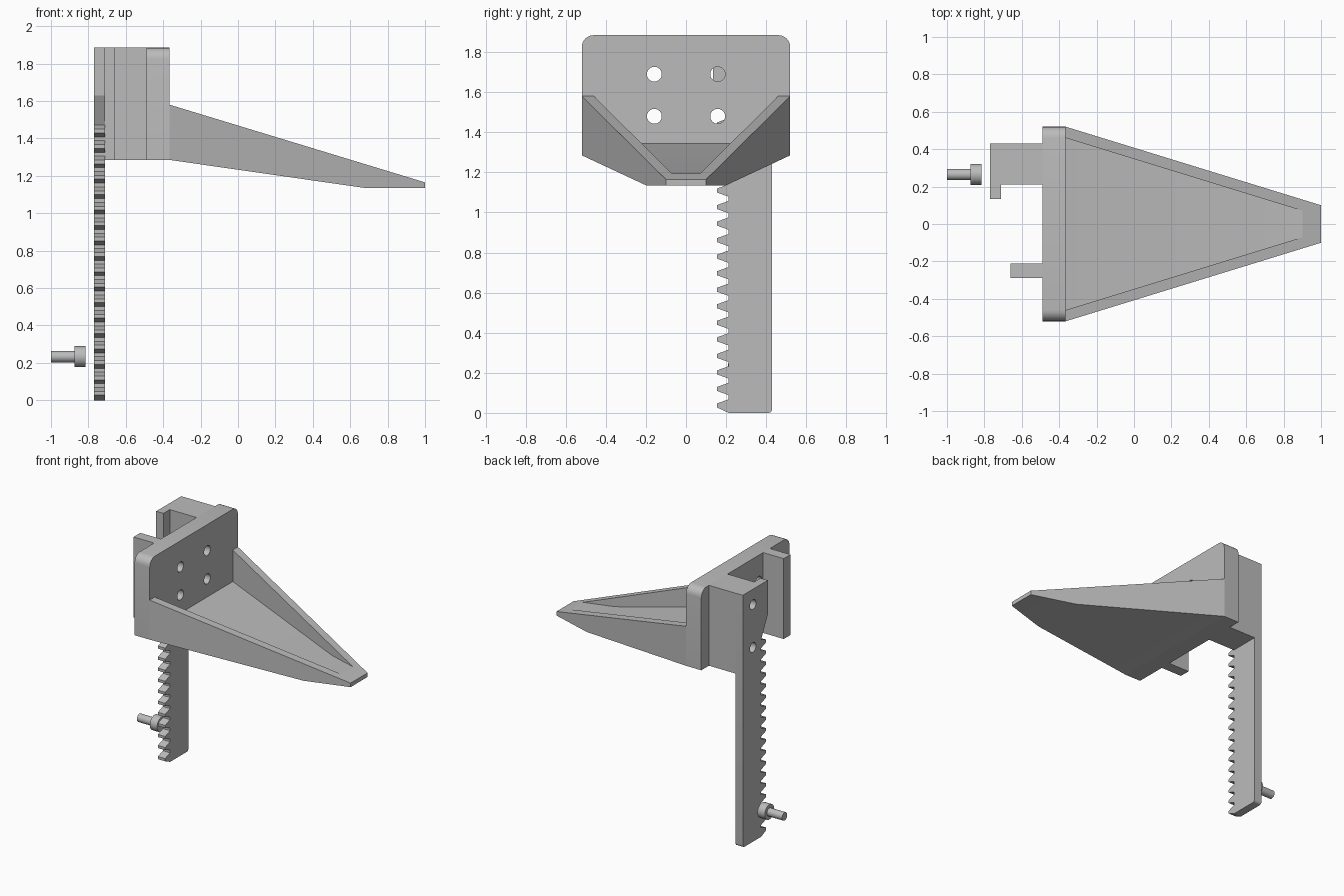
import bpy, bmesh, math
from mathutils import Matrix

cube = bpy.data.objects.get("Cube")
if cube:
    bpy.data.objects.remove(cube, do_unlink=True)

grey = bpy.data.materials.new("plain_grey")
grey.use_nodes = True
colour = (0.5, 0.5, 0.5, 1)
grey.diffuse_color = colour
grey.node_tree.nodes["Principled BSDF"].inputs["Base Color"].default_value = colour


def make_object(name, bm):
    bmesh.ops.recalc_face_normals(bm, faces=bm.faces)
    mesh = bpy.data.meshes.new(name)
    bm.to_mesh(mesh)
    bm.free()
    mesh.materials.append(grey)
    obj = bpy.data.objects.new(name, mesh)
    bpy.context.collection.objects.link(obj)
    return obj


def prism(name, points, place, ends):
    """Join two copies of a closed profile, placed at each end value."""
    bm = bmesh.new()
    a, b = [[bm.verts.new(place(p, q, t)) for p, q in points] for t in ends]
    bm.faces.new(a)
    bm.faces.new(b)
    for i in range(len(a)):
        bm.faces.new((a[i - 1], a[i], b[i], b[i - 1]))
    return make_object(name, bm)


def along_x(y, z, x):
    return (x, y, z)


def tapered(half_width):
    return lambda x, z, side: (x, side * (half_width - TAPER * (x - PLATE_FRONT)), z)


def rect(y0, y1, z0, z1):
    return [(y0, z0), (y1, z0), (y1, z1), (y0, z1)]


def arc(y, z, r, start):
    angles = [math.radians(start + 15 * i) for i in range(7)]
    return [(y + r * math.cos(a), z + r * math.sin(a)) for a in angles]


def rods(name, parts):
    """Cylinders lying along x, given as (y, z, radius, x start, x end)."""
    bm = bmesh.new()
    for y, z, r, x0, x1 in parts:
        turn = Matrix.Translation(((x0 + x1) / 2, y, z)) @ Matrix.Rotation(math.pi / 2, 4, "Y")
        bmesh.ops.create_cone(bm, cap_ends=True, segments=32, radius1=r, radius2=r,
                              depth=x1 - x0, matrix=turn)
    return make_object(name, bm)


def cut(obj, cutter):
    mod = obj.modifiers.new("cut", "BOOLEAN")
    mod.operation, mod.solver, mod.object = "DIFFERENCE", "EXACT", cutter
    bpy.context.view_layer.objects.active = obj
    bpy.ops.object.modifier_apply(modifier=mod.name)


BACK, RACK_FRONT, PLATE_BACK, PLATE_FRONT = -0.77, -0.71, -0.49, -0.365
LOW, TOP, HALF = 1.285, 1.885, 0.52
TAPER = 0.42 / 1.365

# Upright plate with rounded top corners and four holes
r = 0.06
plate = prism("back_plate",
              [(-HALF, LOW), (HALF, LOW)] + arc(HALF - r, TOP - r, r, 0)
              + arc(r - HALF, TOP - r, r, 90),
              along_x, (PLATE_BACK, PLATE_FRONT))
plate_holes = rods("plate_hole_cutter", [(y, z, 0.037, -0.6, -0.3)
                                         for y in (-0.158, 0.158) for z in (1.48, 1.69)])
cut(plate, plate_holes)

# Tapering tray: solid wedge with a sunken floor
tray = prism("tray", [(PLATE_FRONT, LOW), (0.68, 1.135), (1, 1.135), (1, 1.165),
                      (PLATE_FRONT, 1.58)], tapered(HALF), (-1, 1))
hollow = prism("tray_cutter", [(-0.5, 1.364), (0.68, 1.195), (0.95, 1.195),
                               (0.95, 1.8), (-0.5, 1.8)], tapered(0.46), (-1, 1))
cut(tray, hollow)

# Blocks behind the plate
block = prism("rack_block", rect(0.21, 0.43, LOW, TOP), along_x, (RACK_FRONT, PLATE_BACK))
guide = prism("guide_rib", rect(-0.29, -0.21, LOW, TOP), along_x, (-0.66, PLATE_BACK))

# Toothed rack with a wide head
outline = []
for i in range(18):
    z = 0.037 + 0.0825 * i
    outline += [(0.213, z - 0.031), (0.155, z - 0.01), (0.155, z + 0.01), (0.213, z + 0.031)]
outline[0] = (0.213, 0)
outline += [(0.135, 1.63), (0.135, TOP), (0.43, TOP)]
outline += arc(0.41, 0.02, 0.02, -90)[::-1]
rack = prism("toothed_rack", outline, along_x, (BACK, RACK_FRONT))

# Screw holes through the rack into the block
screw_holes = rods("screw_hole_cutter", [(0.31, z, 0.036, -0.85, -0.55) for z in (1.45, 1.77)])
cut(rack, screw_holes)
cut(block, screw_holes)

# Loose screw
screw = rods("screw", [(0.265, 0.233, 0.03, -1, -0.87), (0.265, 0.233, 0.056, -0.875, -0.815)])

for helper in (plate_holes, hollow, screw_holes):
    bpy.data.objects.remove(helper, do_unlink=True)

bpy.ops.object.select_all(action="DESELECT")
for obj in (plate, tray, block, guide, rack, screw):
    obj.select_set(True)
    bpy.context.view_layer.objects.active = obj
bpy.ops.object.shade_smooth_by_angle(angle=math.radians(16))
